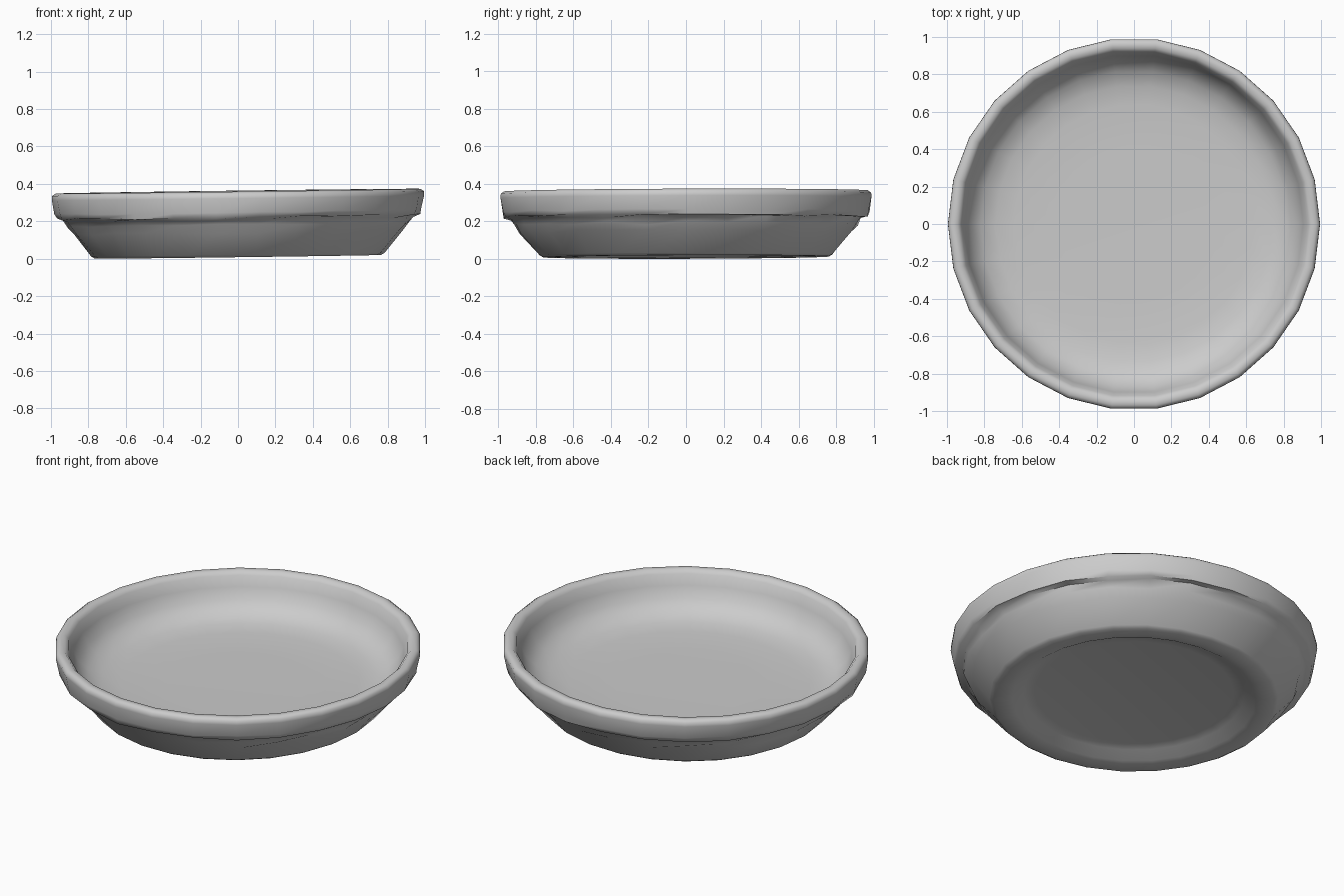
import bpy, bmesh, math, random

if "Cube" in bpy.data.objects:
    bpy.data.objects.remove(bpy.data.objects["Cube"])

random.seed(4)
SIDES = 26

clay = bpy.data.materials.new("plain grey")
clay.diffuse_color = (0.6, 0.6, 0.6, 1)
clay.use_nodes = True
clay.node_tree.nodes["Principled BSDF"].inputs["Base Color"].default_value = clay.diffuse_color

# Cross-section (radius, height, unevenness): recessed underside, foot,
# flared wall, stepped collar, rounded rim, bowl interior
profile = [
    (0.54, 0.050, 0), (0.60, 0.040, 0), (0.66, 0.006, 0), (0.70, 0.0, 0),
    (0.765, 0.0, 0), (0.785, 0.012, 0),
    (0.885, 0.130, 0.008), (0.915, 0.170, 0.010), (0.935, 0.205, 0.008),
    (0.972, 0.212, 0.006), (0.982, 0.240, 0.004),
    (0.995, 0.315, 0), (0.994, 0.338, 0), (0.975, 0.351, 0), (0.945, 0.350, 0),
    (0.925, 0.330, 0), (0.905, 0.270, 0), (0.875, 0.205, 0),
    (0.82, 0.155, 0), (0.74, 0.128, 0), (0.64, 0.117, 0), (0.40, 0.113, 0),
]

bm = bmesh.new()
rings = []
for r, z, j in profile:
    ring = []
    for i in range(SIDES):
        a = math.tau * i / SIDES
        rr = r + random.uniform(-j, j)
        zz = z + random.uniform(-j, j)
        x, y = rr * math.cos(a), rr * math.sin(a)
        # the hand-made dish leans slightly
        ring.append(bm.verts.new((x, y, zz + 0.012 + 0.013 * x + 0.003 * y)))
    rings.append(ring)

for lo, hi in zip(rings, rings[1:]):
    for i in range(SIDES):
        k = (i + 1) % SIDES
        bm.faces.new((lo[i], lo[k], hi[k], hi[i]))
bm.faces.new(list(reversed(rings[0])))   # underside
bm.faces.new(rings[-1])                  # bowl floor
bmesh.ops.recalc_face_normals(bm, faces=bm.faces[:])
low = min(v.co.z for v in bm.verts)
for v in bm.verts:
    v.co.z -= low

mesh = bpy.data.meshes.new("dish")
bm.to_mesh(mesh)
bm.free()
dish = bpy.data.objects.new("dish", mesh)
bpy.context.collection.objects.link(dish)
mesh.materials.append(clay)
bpy.context.view_layer.objects.active = dish
dish.select_set(True)
bpy.ops.object.shade_smooth_by_angle(angle=math.radians(55))
